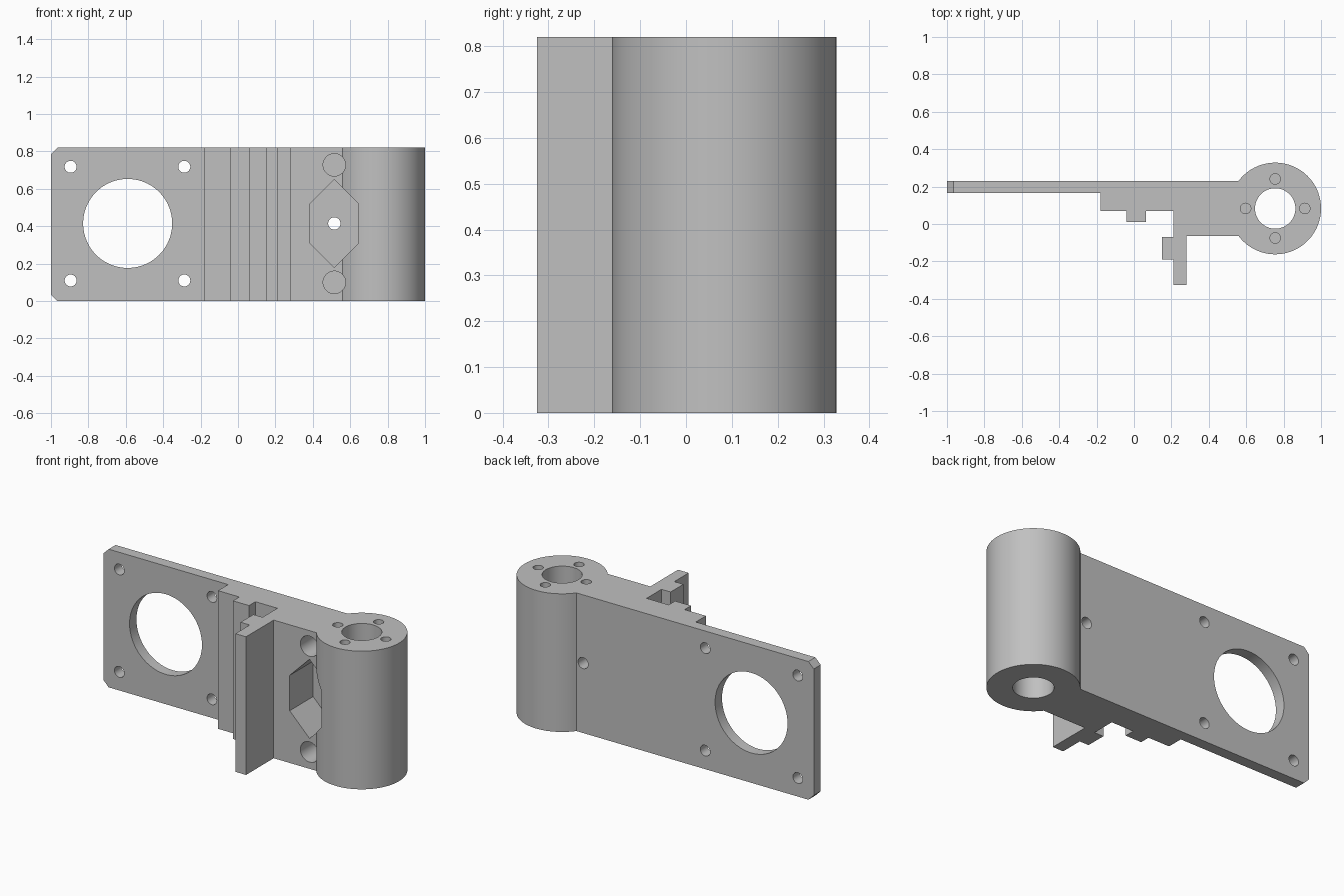
import bpy, bmesh, math
from mathutils import Matrix, Vector

cube = bpy.data.objects.get("Cube")
if cube:
    bpy.data.objects.remove(cube, do_unlink=True)

HEIGHT = 0.82
MID = HEIGHT / 2
BARREL = Vector((0.755, 0.083))
BARREL_R = 0.245

grey = bpy.data.materials.new("plain grey")
grey.use_nodes = True
colour = (0.53, 0.53, 0.53, 1)
grey.diffuse_color = colour
grey.node_tree.nodes["Principled BSDF"].inputs["Base Color"].default_value = colour


def prism(name, outline, low, high, upright=True):
    """Extrude an outline along z, or an x-z outline along y."""
    bm = bmesh.new()
    place = (lambda p, d: (p[0], p[1], d)) if upright else (lambda p, d: (p[0], d, p[1]))
    face = bm.faces.new([bm.verts.new(place(p, low)) for p in outline])
    new = bmesh.ops.extrude_face_region(bm, geom=[face])["geom"]
    step = place((0, 0), high - low)
    bmesh.ops.translate(bm, vec=step, verts=[v for v in new if isinstance(v, bmesh.types.BMVert)])
    bmesh.ops.recalc_face_normals(bm, faces=bm.faces)
    mesh = bpy.data.meshes.new(name)
    bm.to_mesh(mesh)
    bm.free()
    mesh.materials.append(grey)
    ob = bpy.data.objects.new(name, mesh)
    bpy.context.collection.objects.link(ob)
    return ob


def circle(centre, radius, start=0.0, end=math.tau, count=64):
    full = abs(end - start - math.tau) < 1e-6
    steps = count if full else count - 1
    return [(centre[0] + radius * math.cos(start + (end - start) * i / steps),
             centre[1] + radius * math.sin(start + (end - start) * i / steps))
            for i in range(count)]


# Bracket body: plate, stepped rail, fin with a nub, and round barrel
back, front = 0.23, -0.065
a0 = -math.pi + math.asin((BARREL.y - front) / BARREL_R)
a1 = math.pi - math.asin((back - BARREL.y) / BARREL_R)
outline = [(-1, back), (-1, 0.165), (-0.18, 0.165), (-0.18, 0.07),
           (-0.04, 0.07), (-0.04, 0.01), (0.065, 0.01), (0.065, 0.07),
           (0.21, 0.07), (0.21, -0.07), (0.15, -0.07), (0.15, -0.19),
           (0.21, -0.19), (0.21, -0.325), (0.28, -0.325), (0.28, front)]
outline += circle(BARREL, BARREL_R, a0, a1, 80)
body = prism("mounting_bracket", outline, 0, HEIGHT)

cutters = []


def cut(name, shape, low, high, upright=True):
    cutters.append(prism(name, shape, low, high, upright))


# Chamfered plate corners
for z, s in ((0, 1), (HEIGHT, -1)):
    cut("corner_chamfer", [(-1.05, z - s * 0.05), (-0.915, z - s * 0.05),
                           (-1.05, z + s * 0.085)], 0, 0.4, False)

# Motor opening and its four screw holes
cut("motor_opening", circle((-0.59, 0.415), 0.238, count=80), 0, 0.4, False)
for x in (-0.895, -0.287):
    for z in (0.11, 0.718):
        cut("plate_screw_hole", circle((x, z), 0.032, count=32), 0, 0.4, False)

# Barrel bore and blind holes in its top
cut("barrel_bore", circle(BARREL, 0.108), -0.1, HEIGHT + 0.1)
for i in range(4):
    a = i * math.pi / 2
    centre = BARREL + 0.158 * Vector((math.cos(a), math.sin(a)))
    cut("barrel_screw_hole", circle(centre, 0.028, count=32), HEIGHT - 0.2, HEIGHT + 0.1)

# Stretched hexagonal pocket, its through hole, and two round blind sockets
cx, cz = 0.515, 0.415
cut("hexagonal_pocket", [(cx, cz + 0.235), (cx + 0.13, cz + 0.105), (cx + 0.13, cz - 0.105),
                         (cx, cz - 0.235), (cx - 0.13, cz - 0.105), (cx - 0.13, cz + 0.105)],
    -0.4, 0.155, False)
cut("pocket_through_hole", circle((cx, cz), 0.033, count=32), 0.1, 0.4, False)
for z in (0.1, 0.728):
    cut("round_socket", circle((cx, z), 0.06, count=48), -0.4, 0.155, False)

# Carve the body and discard the cutters
for c in cutters:
    c.hide_render = True
    mod = body.modifiers.new(c.name, 'BOOLEAN')
    mod.operation = 'DIFFERENCE'
    mod.solver = 'EXACT'
    mod.object = c
bpy.context.view_layer.update()
carved = bpy.data.meshes.new_from_object(body.evaluated_get(bpy.context.evaluated_depsgraph_get()))
body.modifiers.clear()
body.data = carved
for c in cutters:
    bpy.data.objects.remove(c, do_unlink=True)

for ob in bpy.context.selected_objects:
    ob.select_set(False)
body.select_set(True)
bpy.context.view_layer.objects.active = body
bpy.ops.object.shade_smooth_by_angle(angle=math.radians(30))
